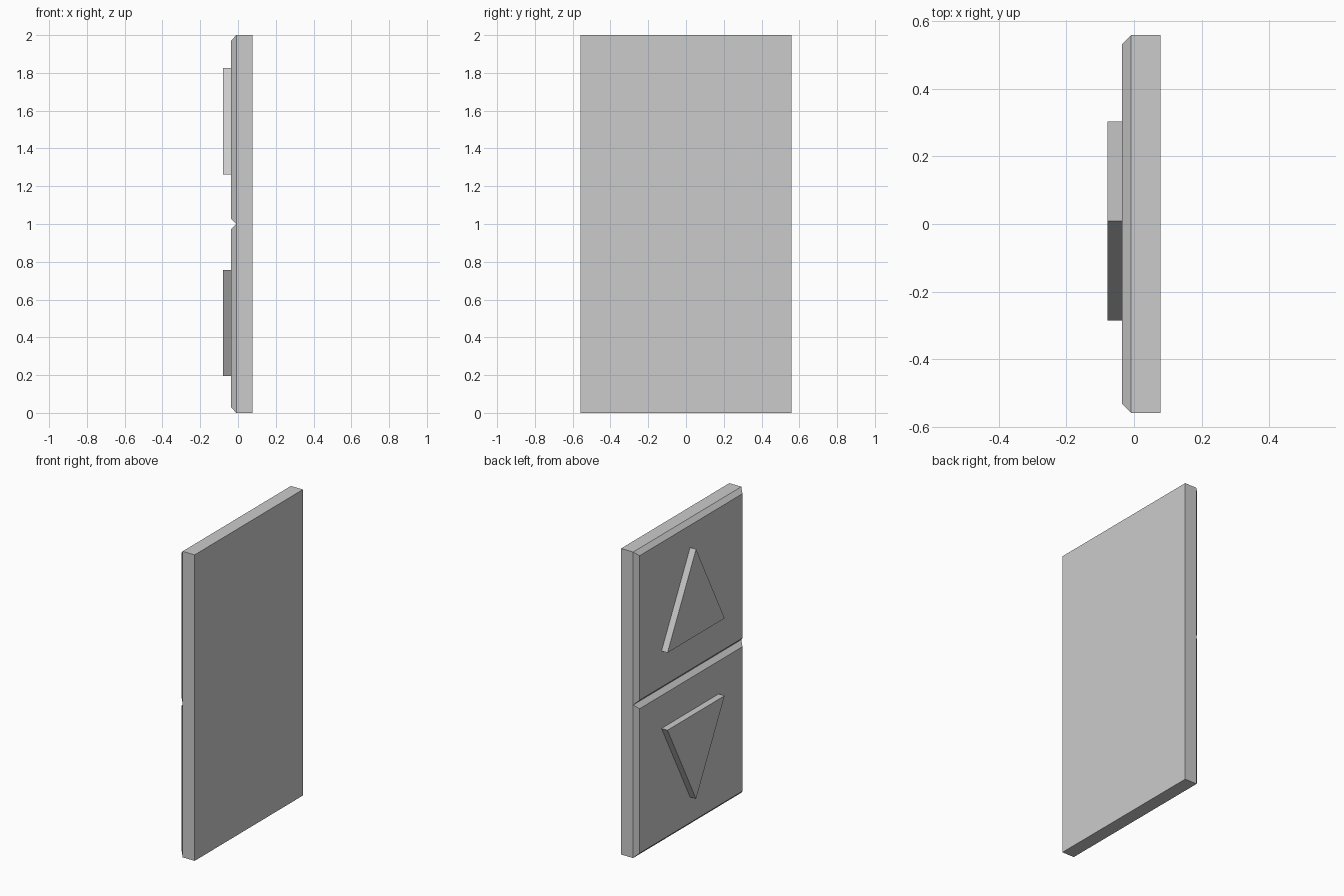
import bpy, bmesh

if "Cube" in bpy.data.objects:
    bpy.data.objects.remove(bpy.data.objects["Cube"])

HALF_W = 0.559      # half width along y
X_BACK, X_BASE, X_PANEL, X_ARROW = 0.078, -0.009, -0.036, -0.079
CHAMFER = 0.028


def loft(name, x0, profile0, x1, profile1):
    """Closed solid between two matching (y, z) profiles at x0 and x1."""
    bm = bmesh.new()
    a = [bm.verts.new((x0, y, z)) for y, z in profile0]
    b = [bm.verts.new((x1, y, z)) for y, z in profile1]
    n = len(a)
    bm.faces.new(a)
    bm.faces.new(b[::-1])
    for i in range(n):
        j = (i + 1) % n
        bm.faces.new((a[i], b[i], b[j], a[j]))
    bmesh.ops.recalc_face_normals(bm, faces=bm.faces[:])
    mesh = bpy.data.meshes.new(name)
    bm.to_mesh(mesh)
    bm.free()
    obj = bpy.data.objects.new(name, mesh)
    bpy.context.collection.objects.link(obj)
    return obj


def rect(z0, z1, inset=0.0):
    y = HALF_W - inset
    return [(-y, z0 + inset), (y, z0 + inset), (y, z1 - inset), (-y, z1 - inset)]


# Backing plate
loft("back_plate", X_BACK, rect(0, 2), X_BASE, rect(0, 2))

# Two chamfered button panels
for name, z in (("lower_button", 0.0), ("upper_button", 1.0)):
    loft(name, X_BASE, rect(z, z + 1), X_PANEL, rect(z, z + 1, CHAMFER))

# Raised triangular arrows: flat edge height and tip height
for name, z_flat, z_tip in (("up_arrow", 1.263, 1.827), ("down_arrow", 0.757, 0.195)):
    tri = [(-0.286, z_flat), (0.304, z_flat), (0.009, z_tip)]
    loft(name, X_PANEL, tri, X_ARROW, tri)
